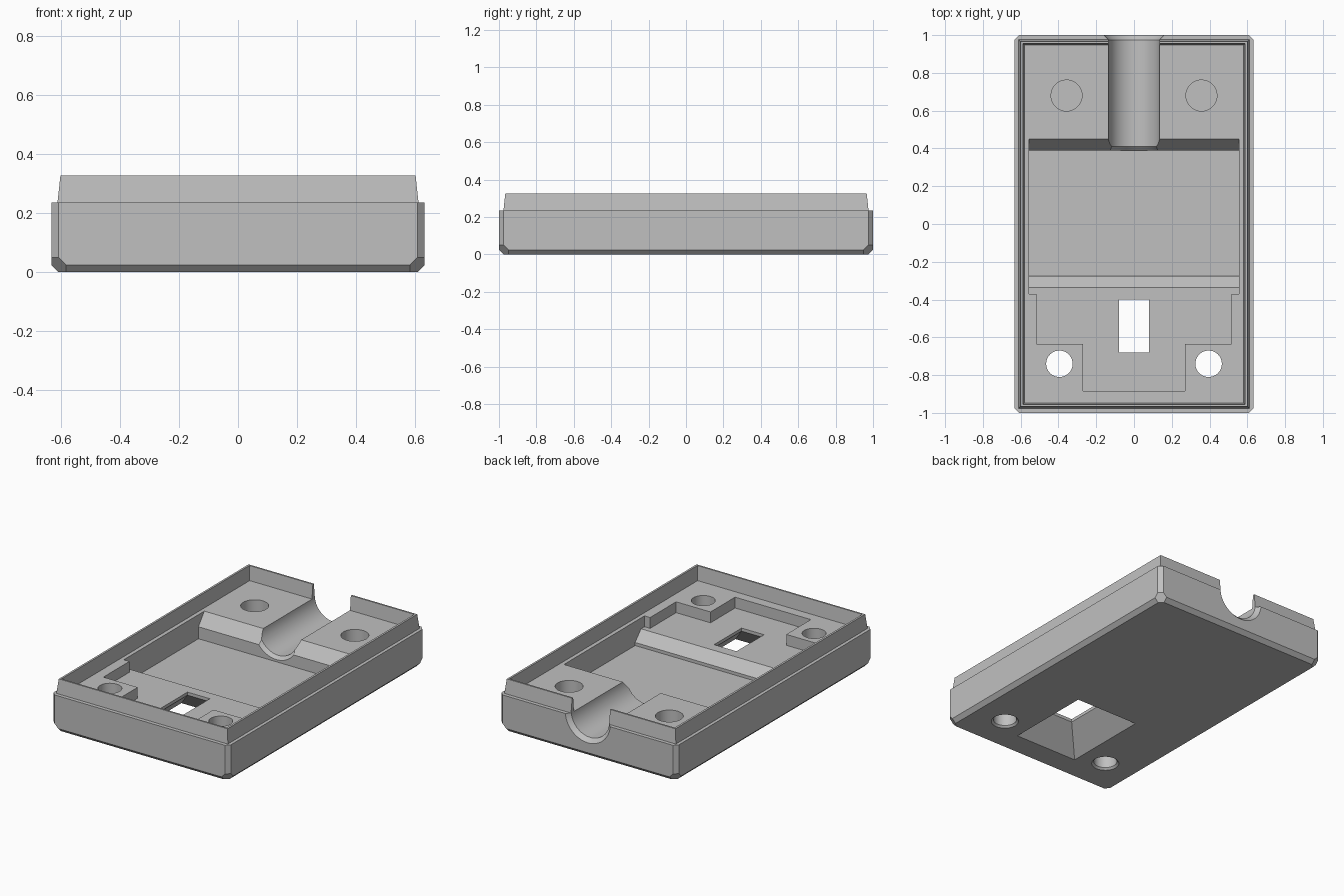
import bpy, bmesh, math
from itertools import permutations

if "Cube" in bpy.data.objects:
    bpy.data.objects.remove(bpy.data.objects["Cube"])

grey = bpy.data.materials.new("plastic_grey")
grey.diffuse_color = (0.53, 0.53, 0.53, 1)
grey.use_nodes = True
grey.node_tree.nodes["Principled BSDF"].inputs["Base Color"].default_value = grey.diffuse_color


def finish(name, bm):
    bmesh.ops.recalc_face_normals(bm, faces=bm.faces)
    mesh = bpy.data.meshes.new(name)
    bm.to_mesh(mesh)
    bm.free()
    obj = bpy.data.objects.new(name, mesh)
    bpy.context.collection.objects.link(obj)
    mesh.materials.append(grey)
    return obj


def loft(name, rings):
    """Closed solid through rings that all have the same point count."""
    bm = bmesh.new()
    loops = [[bm.verts.new(p) for p in ring] for ring in rings]
    n = len(loops[0])
    for a, b in zip(loops, loops[1:]):
        for i in range(n):
            j = (i + 1) % n
            bm.faces.new((a[i], a[j], b[j], b[i]))
    bm.faces.new(loops[0])
    bm.faces.new(loops[-1])
    return finish(name, bm)


def rect(x, y0, y1, z):
    return [(-x, y0, z), (x, y0, z), (x, y1, z), (-x, y1, z)]


def circle_z(cx, cy, r, z, n=48):
    return [(cx + r * math.cos(2 * math.pi * i / n),
             cy + r * math.sin(2 * math.pi * i / n), z) for i in range(n)]


def circle_y(y, r, z, n=64):
    return [(r * math.cos(2 * math.pi * i / n), y,
             z + r * math.sin(2 * math.pi * i / n)) for i in range(n)]


# Outer shell: box with chamfered edges and hexagonal bottom corners
X, Y, RIM, TOP, C = 0.632, 1.0, 0.235, 0.327, 0.025
bm = bmesh.new()
for sx in (-1, 1):
    for sy in (-1, 1):
        for a, b, c in permutations((0, C, 2 * C)):
            bm.verts.new((sx * (X - a), sy * (Y - b), c))
        for a, b in ((0, C), (C, 0)):
            bm.verts.new((sx * (X - a), sy * (Y - b), RIM))
bmesh.ops.convex_hull(bm, input=bm.verts)
bmesh.ops.dissolve_limit(bm, angle_limit=0.02, verts=bm.verts, edges=bm.edges)
case = finish("case_half", bm)


def combine(tool, operation="DIFFERENCE"):
    mod = case.modifiers.new("cut", "BOOLEAN")
    mod.operation = operation
    mod.solver = "EXACT"
    mod.object = tool
    bpy.context.view_layer.objects.active = case
    bpy.ops.object.modifier_apply(modifier=mod.name)
    bpy.data.objects.remove(tool)


# Tapered locating lip, then its hollow inside
combine(loft("lip", [rect(0.612, -0.977, 0.977, 0.15),
                     rect(0.611, -0.976, 0.976, RIM),
                     rect(0.601, -0.966, 0.966, TOP)]), "UNION")
combine(loft("lip_hollow", [rect(0.580, -0.947, 0.947, RIM),
                            rect(0.588, -0.955, 0.955, TOP),
                            rect(0.588, -0.955, 0.955, 0.4)]))

# Main compartment with sloped ends
profile = [(0.45, 0.3), (0.45, RIM), (0.39, 0.157), (0.39, 0.08), (-0.275, 0.08),
           (-0.275, 0.10), (-0.335, 0.165), (-0.37, 0.165), (-0.37, 0.3)]
combine(loft("compartment", [[(x, y, z) for y, z in profile] for x in (-0.555, 0.555)]))

# Stepped shallow recess at the front
half = [(0.515, -0.35), (0.515, -0.635), (0.27, -0.635), (0.27, -0.885)]
outline = half + [(-x, y) for x, y in reversed(half)]
combine(loft("recess", [[(x, y, z) for x, y in outline] for z in (0.165, 0.3)]))

# Window that flares open towards the underside
combine(loft("window", [rect(0.235, -0.835, -0.245, -0.01),
                        rect(0.08, -0.68, -0.40, 0.145),
                        rect(0.08, -0.68, -0.40, 0.3)]))

# Cable channel with chamfered mouths, and the slot through the lip above it
combine(loft("cable_channel", [circle_y(y, r, 0.25) for y, r in
             ((1.01, 0.171), (0.975, 0.136), (0.41, 0.136), (0.385, 0.161))]))
combine(loft("lip_slot", [rect(0.1355, 0.92, 1.05, z) for z in (0.25, 0.4)]))

# Screw holes: through at the front, blind at the back
for s in (-1, 1):
    combine(loft("screw_hole", [circle_z(s * 0.395, -0.74, r, z) for r, z in
                 ((0.092, -0.01), (0.07, 0.012), (0.07, 0.3))]))
    combine(loft("blind_hole", [circle_z(s * 0.357, 0.68, 0.082, z) for z in (0.08, 0.3)]))

# Smooth bores, crisp edges
bpy.ops.object.select_all(action="DESELECT")
case.select_set(True)
bpy.context.view_layer.objects.active = case
bpy.ops.object.shade_smooth_by_angle(angle=math.radians(20))
